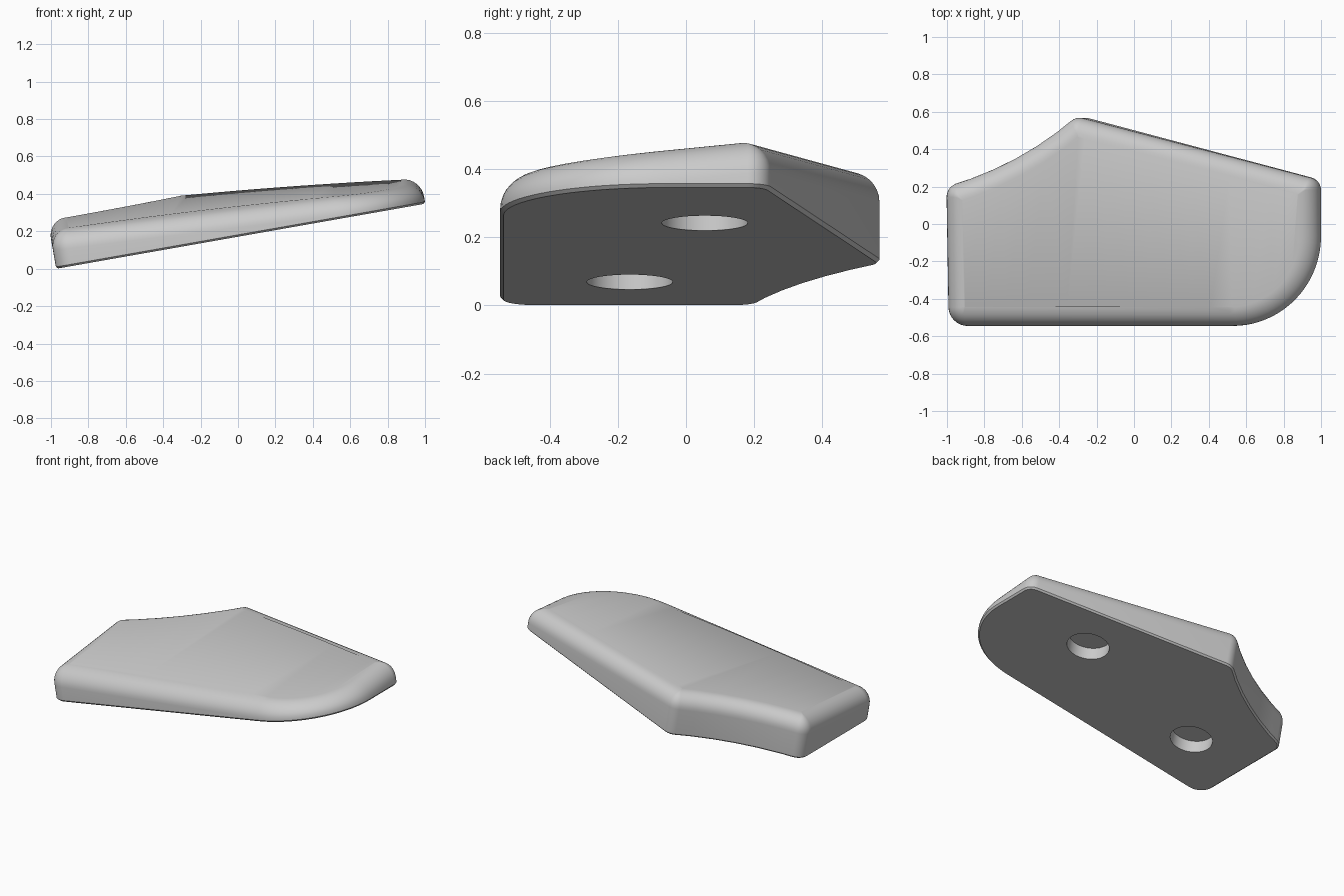
import bpy, bmesh, math
from mathutils import Vector, Matrix

cube = bpy.data.objects.get("Cube")
if cube:
    bpy.data.objects.remove(cube)

TILT = math.radians(10)
SIN, COS = math.sin(TILT), math.cos(TILT)
LIFT = 0.171          # raises the tilted base so its low end meets the ground
FILLET, CHAMFER = 0.1, 0.01

grey = bpy.data.materials.new("plain_grey")
grey.use_nodes = True
colour = (0.6, 0.6, 0.6, 1)
grey.diffuse_color = colour
grey.node_tree.nodes["Principled BSDF"].inputs["Base Color"].default_value = colour

# Outline corners on the tilted base, with their rounding radii
back, left = Vector((-0.28, 0.575)), Vector((-0.987, 0.2))
pull = Vector((-0.59, 0.312))
corners = [(Vector((-0.987, -0.545)), 0.1), (Vector((1.017, -0.545)), 0.48),
           (Vector((1.017, 0.235)), 0.07), (back, 0.08)]
for i in range(1, 6):
    t = i / 6
    corners.append((back * (1 - t) ** 2 + pull * 2 * t * (1 - t) + left * t * t, 0))
corners.append((left, 0.08))


def outline(inset):
    """Outline moved inward, with every rounded corner sampled alike."""
    n = len(corners)
    pts = [c[0] for c in corners]
    dirs = [(pts[(i + 1) % n] - pts[i]).normalized() for i in range(n)]
    ring = []
    for i, (p, radius) in enumerate(corners):
        a, b = dirs[i - 1], dirs[i]
        na, nb = Vector((-a.y, a.x)), Vector((-b.y, b.x))
        mitre = (na + nb) / (1 + na.dot(nb))
        q = p + mitre * inset
        if radius == 0:
            ring.append(q)
            continue
        r = max(radius - inset, 0.004)
        centre = q + mitre * r
        steps = 20 if radius > 0.2 else 8
        start, turn = math.atan2(-na.y, -na.x), a.angle_signed(b)
        for k in range(steps + 1):
            ang = start + abs(turn) * k / steps
            ring.append(centre + r * Vector((math.cos(ang), math.sin(ang))))
    return ring


def thickness(u, v):
    """Height of the gently crowned top above the tilted base."""
    w = 0.15
    for _ in range(4):
        x = u * COS - w * SIN
        w = (0.379 + 0.11 * x + 0.1 * v - 0.02 * x * x - u * SIN - LIFT) / COS
    return w


# Body: base ring, chamfer ring, then rings rolling over the top edge
bm = bmesh.new()
rings = [[bm.verts.new((p.x, p.y, 0)) for p in outline(CHAMFER)],
         [bm.verts.new((p.x, p.y, CHAMFER)) for p in outline(0)]]
for k in range(9):
    ang = math.pi / 2 * k / 8
    ring = []
    for p in outline(FILLET * (1 - math.cos(ang))):
        h = thickness(p.x, p.y)
        r = min(FILLET, h - 0.02)
        ring.append(bm.verts.new((p.x, p.y, h - r * (1 - math.sin(ang)))))
    rings.append(ring)
for low, high in zip(rings, rings[1:]):
    for i in range(len(low)):
        j = (i + 1) % len(low)
        bm.faces.new((low[i], low[j], high[j], high[i]))
bm.faces.new(rings[0][::-1])
top = [bm.faces.new(rings[-1])]

# Crown of the top: slice across and lift each slice to the surface
for i in range(-8, 9):
    geom = top + list({e for f in top for e in f.edges}) + list({v for f in top for v in f.verts})
    cut = bmesh.ops.bisect_plane(bm, geom=geom, plane_co=(i * 0.11, 0, 0), plane_no=(1, 0, 0))
    top = [g for g in cut["geom"] if isinstance(g, bmesh.types.BMFace)]
for v in {v for f in top for v in f.verts}:
    v.co.z = thickness(v.co.x, v.co.y)
bmesh.ops.recalc_face_normals(bm, faces=bm.faces)

mesh = bpy.data.meshes.new("wedge_plate")
bm.to_mesh(mesh)
bm.free()
plate = bpy.data.objects.new("wedge_plate", mesh)
bpy.context.collection.objects.link(plate)
mesh.materials.append(grey)

# Two round blind holes in the underside
for x, y in ((0.4, 0.055), (-0.58, -0.165)):
    bpy.ops.mesh.primitive_cylinder_add(vertices=64, radius=0.126, depth=0.16,
                                        location=(x / COS, y, 0))
    cutter = bpy.context.object
    cutter.name = "hole_cutter"
    cutter.hide_render = True
    cutter.data.materials.append(grey)
    mod = plate.modifiers.new("hole", "BOOLEAN")
    mod.operation, mod.solver, mod.object = "DIFFERENCE", "EXACT", cutter
    bpy.context.view_layer.objects.active = plate
    bpy.ops.object.modifier_apply(modifier=mod.name)
    bpy.data.objects.remove(cutter)

# Tilt the finished plate
plate.data.transform(Matrix.Translation((0, 0, LIFT)) @ Matrix.Rotation(-TILT, 4, "Y"))
bpy.ops.object.select_all(action="DESELECT")
plate.select_set(True)
bpy.context.view_layer.objects.active = plate
bpy.ops.object.shade_smooth_by_angle(angle=math.radians(30))
